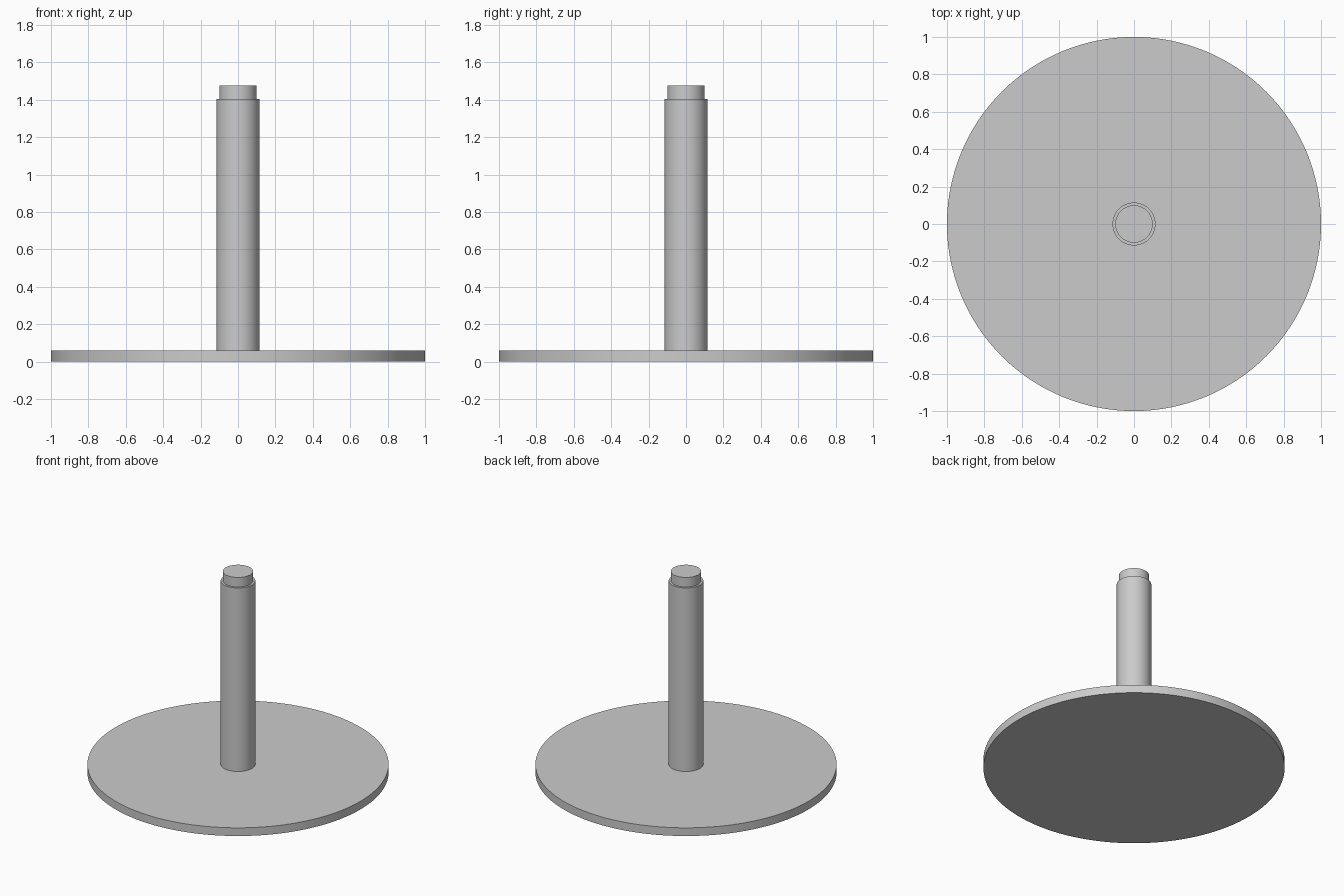
import bpy
import math

cube = bpy.data.objects.get("Cube")
if cube:
    bpy.data.objects.remove(cube, do_unlink=True)

GREY = (0.6, 0.6, 0.6, 1.0)
grey = bpy.data.materials.new("light_grey")
grey.use_nodes = True
grey.diffuse_color = GREY
grey.node_tree.nodes["Principled BSDF"].inputs["Base Color"].default_value = GREY


def disc(name, radius, bottom, top, sides):
    """Upright cylinder between two heights, smooth around its side."""
    bpy.ops.mesh.primitive_cylinder_add(
        vertices=sides, radius=radius, depth=top - bottom,
        location=(0, 0, (bottom + top) / 2))
    obj = bpy.context.object
    obj.name = name
    obj.data.materials.append(grey)
    bpy.ops.object.shade_smooth_by_angle(angle=math.radians(30))
    return obj


BASE_TOP = 0.06
SHOULDER = 1.405

# Round base plate
disc("base_plate", 1.0, 0.0, BASE_TOP, 128)
# Upright post
disc("post", 0.115, BASE_TOP, SHOULDER, 64)
# Narrower spigot on top of the post
disc("top_spigot", 0.1, SHOULDER, 1.475, 64)
